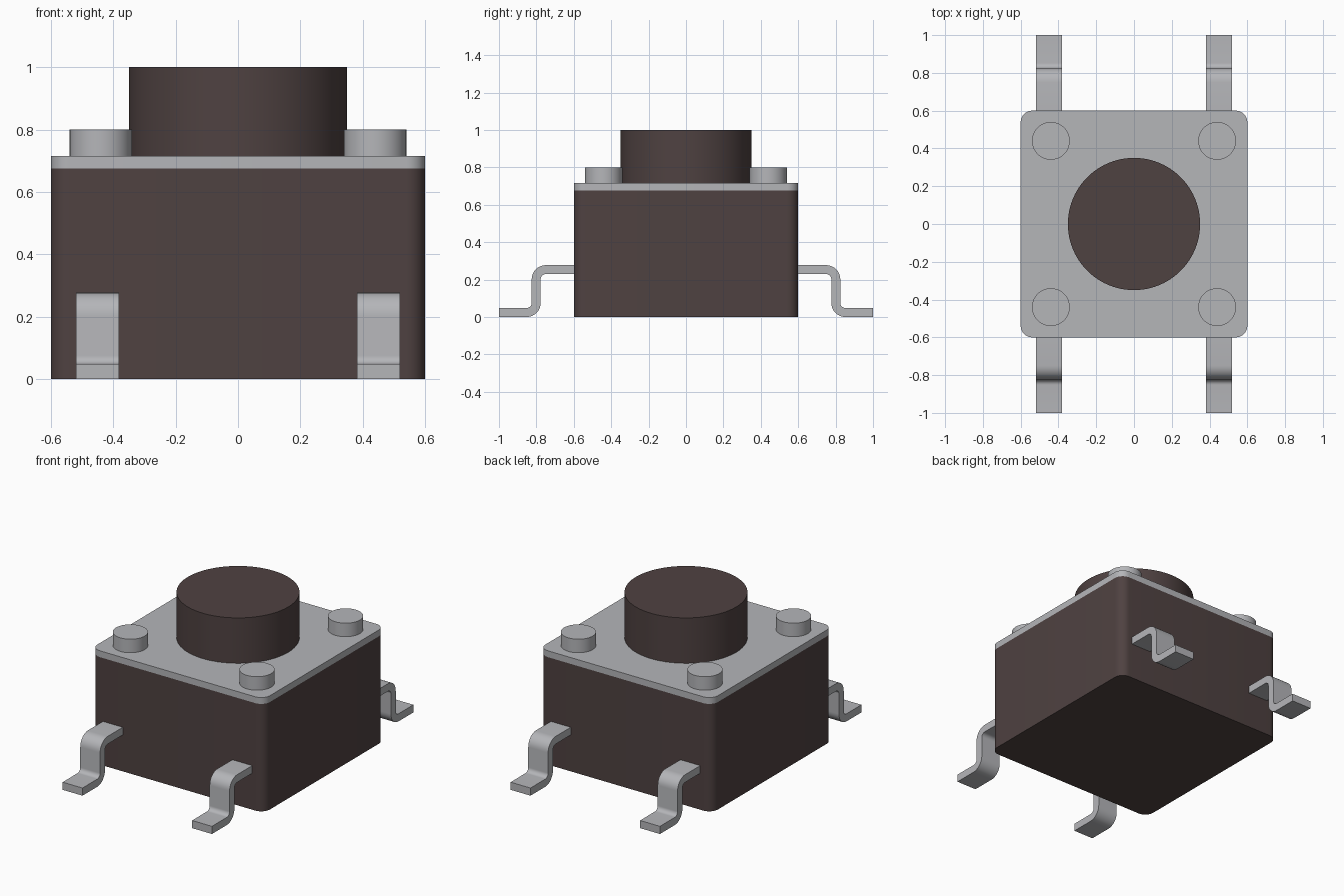
import bpy, bmesh, math
from mathutils import Vector

cube = bpy.data.objects.get("Cube")
if cube:
    bpy.data.objects.remove(cube, do_unlink=True)


def material(name, rgb):
    m = bpy.data.materials.new(name)
    m.use_nodes = True
    m.diffuse_color = (*rgb, 1)
    m.node_tree.nodes["Principled BSDF"].inputs["Base Color"].default_value = (*rgb, 1)
    return m


BROWN = material("dark brown plastic", (0.078, 0.054, 0.053))
GREY = material("grey metal", (0.46, 0.465, 0.485))


def prism(name, outline, extrude, mat):
    """Closed solid from a planar outline pushed along a vector."""
    bm = bmesh.new()
    face = bm.faces.new([bm.verts.new(p) for p in outline])
    new = bmesh.ops.extrude_face_region(bm, geom=[face])["geom"]
    bmesh.ops.translate(bm, vec=Vector(extrude),
                        verts=[v for v in new if isinstance(v, bmesh.types.BMVert)])
    bmesh.ops.recalc_face_normals(bm, faces=bm.faces)
    mesh = bpy.data.meshes.new(name)
    bm.to_mesh(mesh)
    bm.free()
    mesh.materials.append(mat)
    ob = bpy.data.objects.new(name, mesh)
    bpy.context.collection.objects.link(ob)
    bpy.ops.object.select_all(action='DESELECT')
    ob.select_set(True)
    bpy.context.view_layer.objects.active = ob
    bpy.ops.object.shade_smooth_by_angle(angle=math.radians(30))
    return ob


def arc(cx, cy, r, a0, a1, n=8):
    """Points on an arc, angles in degrees."""
    angles = [math.radians(a0 + (a1 - a0) * i / n) for i in range(n + 1)]
    return [(cx + r * math.cos(a), cy + r * math.sin(a)) for a in angles]


def rounded_square(half, r, z):
    c = half - r
    pts = (arc(c, c, r, 0, 90) + arc(-c, c, r, 90, 180)
           + arc(-c, -c, r, 180, 270) + arc(c, -c, r, 270, 360))
    return [(x, y, z) for x, y in pts]


def cylinder(name, x, y, r, z0, z1, mat, n):
    ring = arc(x, y, r, 0, 360, n)[:-1]
    return prism(name, [(px, py, z0) for px, py in ring], (0, 0, z1 - z0), mat)


# Housing, cover plate and push button
prism("housing", rounded_square(0.6, 0.06, 0), (0, 0, 0.675), BROWN)
prism("cover_plate", rounded_square(0.6, 0.06, 0.675), (0, 0, 0.04), GREY)
cylinder("push_button", 0, 0, 0.35, 0.71, 1.0, BROWN, 96)

# Gull-wing lead section in (distance from centre, height)
R_OUT, R_IN, T = 0.075, 0.027, 0.048
Y_OUT, Z_TOP = 0.825, 0.277
lead = ([(0.57, Z_TOP)]
        + arc(Y_OUT - R_OUT, Z_TOP - R_OUT, R_OUT, 90, 0)
        + arc(Y_OUT + R_IN, T + R_IN, R_IN, 180, 270)
        + [(1.0, T), (1.0, 0)]
        + arc(Y_OUT + R_IN, R_OUT, R_OUT, 270, 180)
        + arc(Y_OUT - R_OUT, Z_TOP - R_OUT, R_IN, 0, 90)
        + [(0.57, Z_TOP - T)])

# Four corner posts and four leads
for sy, end in ((-1, "front"), (1, "back")):
    for sx, side in ((-1, "right"), (1, "left")):
        cylinder(f"{end}_{side}_post", 0.44 * sx, 0.44 * sy, 0.1, 0.71, 0.8, GREY, 48)
        prism(f"{end}_{side}_lead", [(0.45 * sx - 0.069, y * sy, z) for y, z in lead],
              (0.138, 0, 0), GREY)
